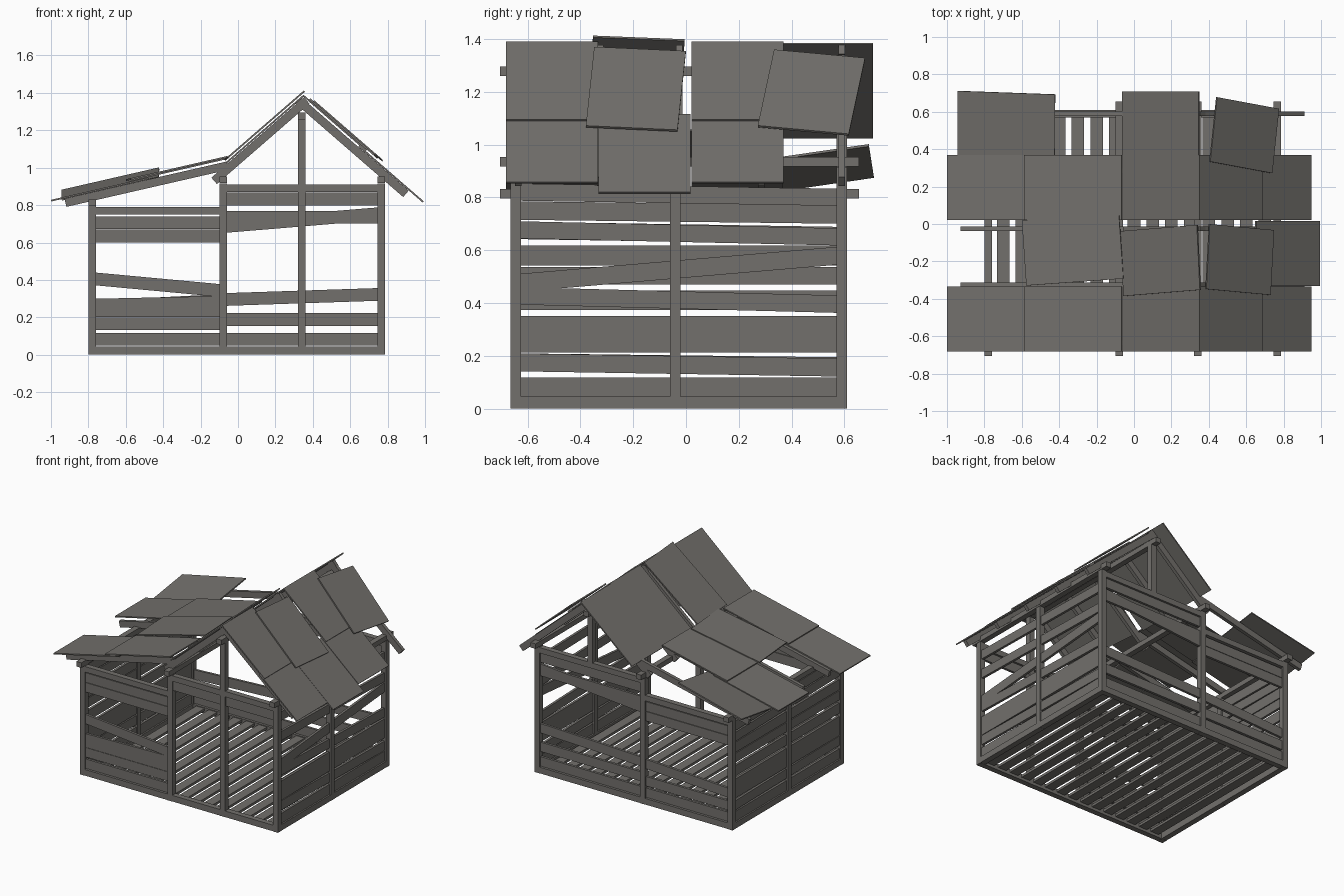
import bpy, bmesh, math
from mathutils import Matrix, Vector

if "Cube" in bpy.data.objects:
    bpy.data.objects.remove(bpy.data.objects["Cube"])

wood = bpy.data.materials.new("weathered grey wood")
wood.diffuse_color = (0.17, 0.162, 0.15, 1)
wood.use_nodes = True
wood.node_tree.nodes["Principled BSDF"].inputs["Base Color"].default_value = wood.diffuse_color


def bar(name, p, q, wide, deep, shift=0, spin=0, roll=0):
    """Box from p to q: 'wide' sideways, 'deep' along its own up direction."""
    p, q = Vector(p), Vector(q)
    x = (q - p).normalized()
    y = Vector((0, 1, 0)) if abs(x.z) > 0.99 else Vector((0, 0, 1)).cross(x).normalized()
    z = x.cross(y)
    rot = Matrix((x, y, z)).transposed().to_4x4()
    m = (Matrix.Translation((p + q) / 2 + z * shift) @ rot
         @ Matrix.Rotation(math.radians(spin), 4, 'Z')
         @ Matrix.Rotation(math.radians(roll), 4, 'X')
         @ Matrix.Diagonal(((q - p).length, wide, deep, 1)))
    bm = bmesh.new()
    bmesh.ops.create_cube(bm, size=1, matrix=m)
    me = bpy.data.meshes.new(name)
    bm.to_mesh(me)
    bm.free()
    me.materials.append(wood)
    ob = bpy.data.objects.new(name, me)
    bpy.context.collection.objects.link(ob)


XL, XM, XR, XG = -0.78, -0.08, 0.765, 0.342    # post lines in x, XG = ridge
YF, YC, YB = -0.645, -0.04, 0.59               # post lines in y
T = 0.04

# Posts
for x, y, z0, z1 in [(XL, YF, 0, .795), (XL, YC, 0, .795), (XL, YB, 0, .795),
                     (XM, YF, 0, .915), (XM, YB, 0, .915),
                     (XR, YF, 0, .915), (XR, YC, 0, .915), (XR, YB, 0, .915),
                     (XG, YF, 0, 1.26), (XG, YB, .87, 1.26)]:
    bar("post", (x, y, z0), (x, y, z1), T, T)

# Long beams under the roof
for x, z in [(XL, .813), (XM, .935), (XR, .935), (XG, 1.277)]:
    bar("roof_beam", (x, -.705, z), (x, .655, z), T, .036)

# Sills and cross beams
for y in (YF, YB):
    bar("sill", (XL, y, .023), (XR, y, .023), T, .044)
    bar("cross_beam", (XM, y, .89), (XR, y, .89), T, T)
    bar("cross_beam", (XL, y, .77), (XM, y, .77), T, T)
for x in (XL, XR):
    bar("sill", (x, YF, .023), (x, YB, .023), T, .044)

# Floor planks
for k in range(15):
    x = -.70 + .1 * k
    bar("floor_plank", (x, YF, .03), (x, .575, .03), .067, .018)

# Front and back wall boards: y, x start, x end, centre height at each end
right_back = [(.083, .083), (.188, .188), (.295, .323), (.685, .755), (.735, .735), (.833, .833)]
left_front = [(.083, .083), (.165, .165), (.235, .235), (.265, .28), (.407, .342), (.635, .635), (.706, .706)]
left_back = [(.083, .083), (.165, .165), (.255, .29), (.635, .635), (.706, .706)]
for y, xa, xb, boards in [(YB, XM, XR, right_back), (YF, XM, XR, [(.833, .833)]),
                          (YF, XL, XM, left_front), (YB, XL, XM, left_back)]:
    for a, b in boards:
        bar("end_board", (xa, y, a), (xb, y, b), .018, .068)

# Side wall boards: centre height at front and back, board width
right_side = [(.08, .08, .075), (.175, .155, .068), (.247, .247, .07), (.316, .316, .07),
              (.427, .395, .066), (.475, .58, .068), (.677, .65, .065), (.82, .80, .065)]
left_side = [(.08, .08, .075), (.175, .16, .068), (.247, .247, .07), (.316, .316, .07),
             (.41, .41, .075), (.503, .503, .067), (.58, .58, .075), (.675, .655, .066),
             (.75, .735, .07)]
for x, boards in [(XR, right_side), (XL, left_side)]:
    for a, b, w in boards:
        bar("side_board", (x, YF, a), (x, YB, b), .018, w)


# Roof planes as height over x
def right(x): return 1.385 - .868 * (x - .345)
def left(x): return 1.385 + .868 * (x - .345)
def shed(x): return 1.045 + .229 * (x + .06)


# Rafters
for y in (-.635, -.325, -.025, .285, .59):
    for f, a, b in [(right, .345, .92), (left, -.15, .345), (shed, -.93, -.06)]:
        bar("rafter", (a, y, f(a)), (b, y, f(b)), .025, .045, -.034)

# Roof panels: plane, x range, y centre, lift, spin, roll
R1, R2, R3, R4 = -.507, -.157, .195, .535
for f, a, b, y, lift, spin, roll in [
    (right, .65, .95, R1, -.006, 0, 0), (right, .655, .995, R2, -.006, 0, 0),
    (right, .65, .95, R3, -.006, 0, 0),
    (right, .345, .685, R1, .003, 0, 0), (right, .385, .73, -.19, .012, -4, 0),
    (right, .345, .685, R3, .003, 0, 0), (right, .41, .745, .475, .018, -8, 0),
    (left, -.065, .345, R1, -.004, 0, 0), (left, -.055, .355, -.195, .012, 3.5, 0),
    (left, -.065, .345, R3, -.004, 0, 0), (left, -.065, .345, R4, -.004, 0, 0),
    (shed, -1, -.48, R1, -.006, 0, 0), (shed, -1, -.48, R3, -.006, 0, 0),
    (shed, -.585, -.065, R1, .005, 0, 0), (shed, -.585, -.065, R3, .005, 0, 0),
    (shed, -.585, -.065, -.137, .012, 4, 0), (shed, -.94, -.42, .53, .01, -2, 8),
]:
    bar("roof_panel", (a, y, f(a)), (b, y, f(b)), .348, .009, lift, spin, roll)
